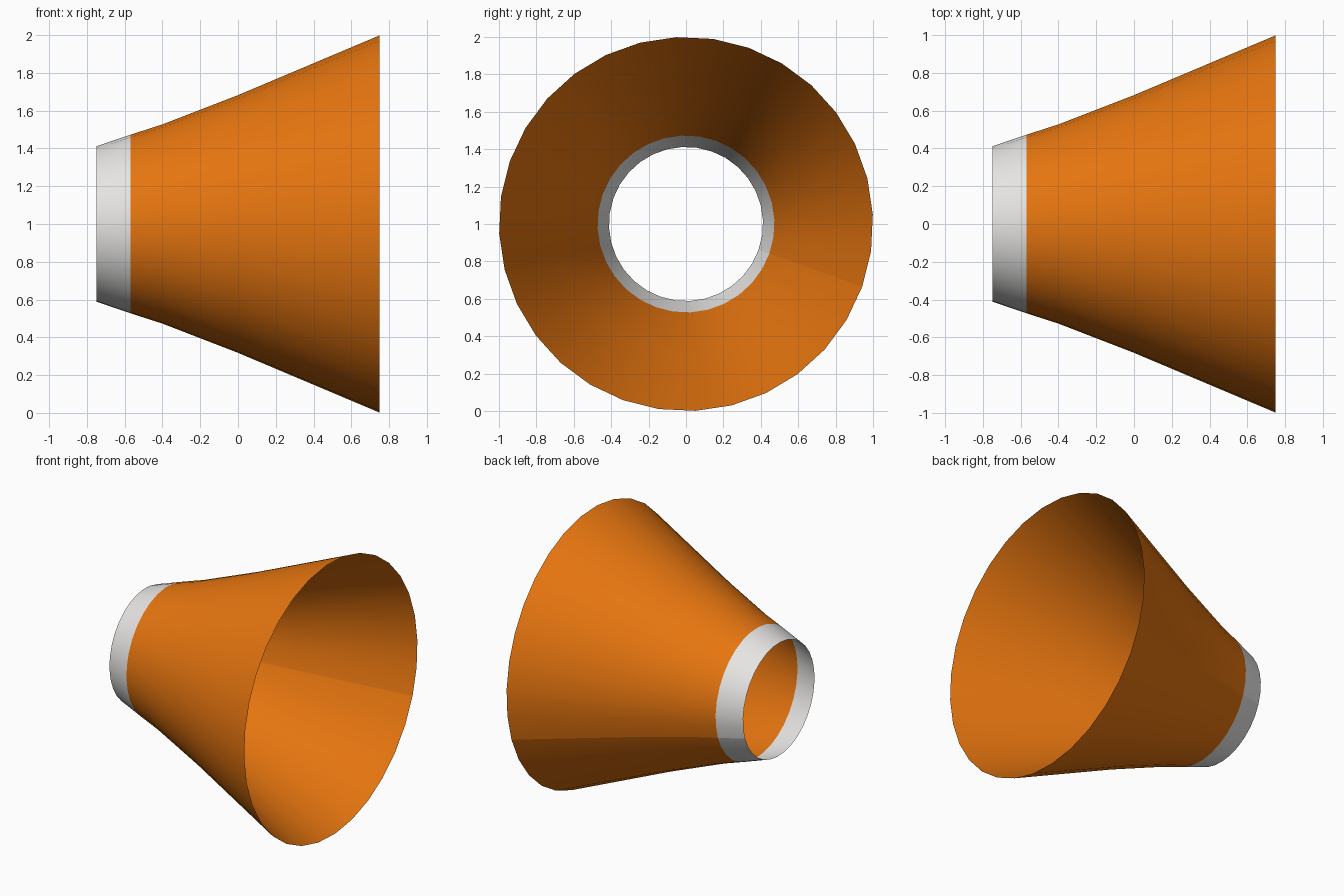
import bpy, bmesh, math

if "Cube" in bpy.data.objects:
    bpy.data.objects.remove(bpy.data.objects["Cube"])

SIDES = 32
START = math.radians(-19.6)      # angle of the open lengthwise seam
CENTRE_Z = 1.0
# (x, radius) from the narrow collar to the wide mouth
PROFILE = [(-0.75, 0.412), (-0.57, 0.473), (-0.40, 0.528), (0.0, 0.683), (0.75, 1.0)]


def material(name, rgb):
    m = bpy.data.materials.new(name)
    m.diffuse_color = (*rgb, 1.0)
    m.use_nodes = True
    m.node_tree.nodes["Principled BSDF"].inputs["Base Color"].default_value = m.diffuse_color
    return m


# Flared open shell: unwelded rolled sheet, one ring of vertices per profile point
bm = bmesh.new()
rings = []
for x, r in PROFILE:
    ring = []
    for j in range(SIDES + 1):
        a = START + 2 * math.pi * j / SIDES
        ring.append(bm.verts.new((x, r * math.cos(a), CENTRE_Z + r * math.sin(a))))
    rings.append(ring)

# Faces point outward; the first band is the pale collar
for i in range(len(rings) - 1):
    for j in range(SIDES):
        f = bm.faces.new((rings[i][j], rings[i][j + 1], rings[i + 1][j + 1], rings[i + 1][j]))
        f.material_index = 1 if i == 0 else 0
        f.smooth = True

mesh = bpy.data.meshes.new("flared_cone")
bm.to_mesh(mesh)
bm.free()
mesh.materials.append(material("orange", (0.80, 0.18, 0.005)))
mesh.materials.append(material("pale_grey", (0.80, 0.79, 0.78)))
cone = bpy.data.objects.new("flared_cone", mesh)
bpy.context.collection.objects.link(cone)
